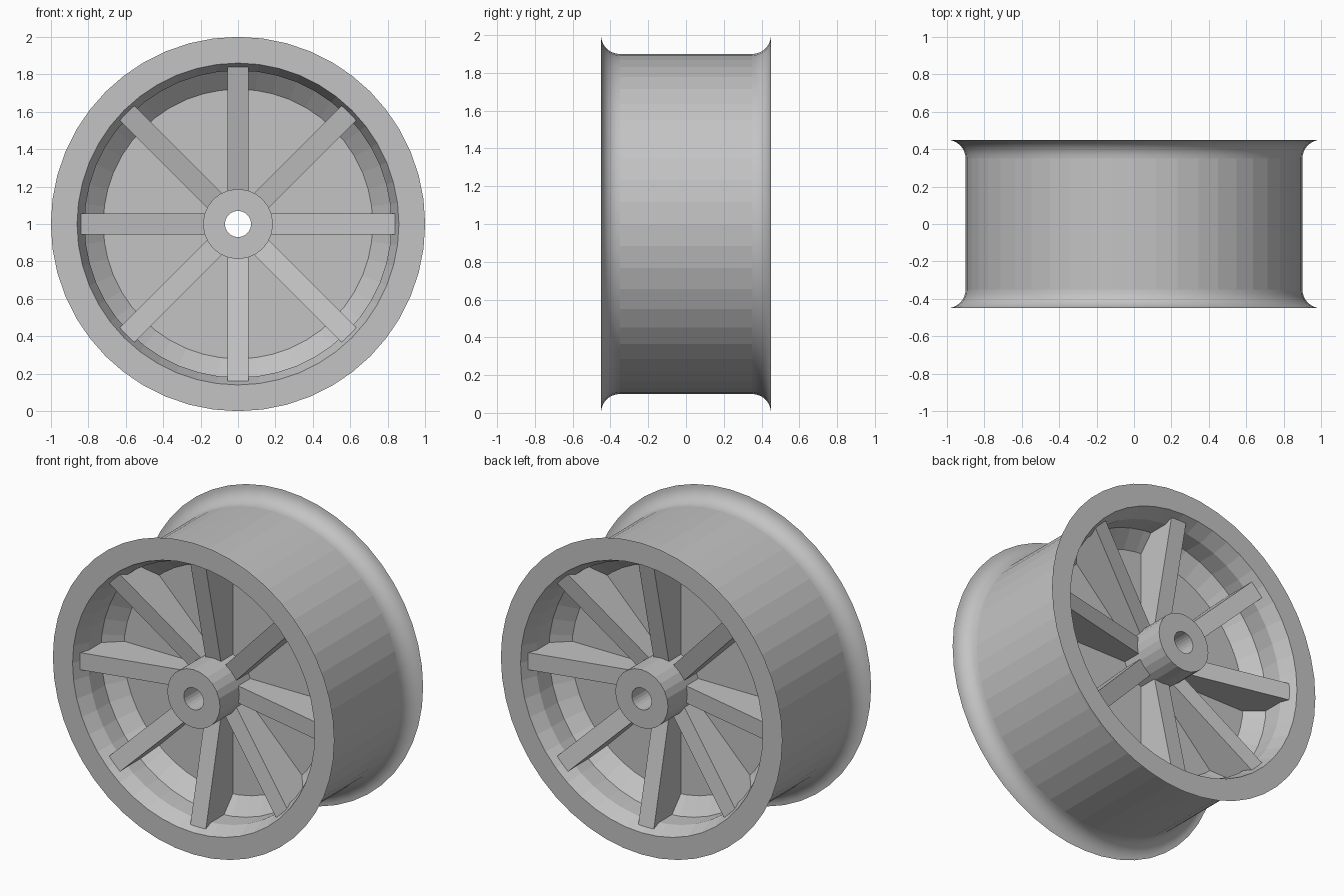
import bpy, bmesh, math
from mathutils import Matrix, Vector

cube = bpy.data.objects.get("Cube")
if cube:
    bpy.data.objects.remove(cube, do_unlink=True)

metal = bpy.data.materials.new("light grey metal")
metal.use_nodes = True
GREY = (0.55, 0.55, 0.55, 1)
metal.diffuse_color = GREY
metal.node_tree.nodes["Principled BSDF"].inputs["Base Color"].default_value = GREY

AXLE = Matrix.Translation((0, 0, 1))      # axle runs along y at z = 1


def finish(name, bm, smooth=None):
    """Turn a bmesh into a named object; smooth(face) picks smooth faces."""
    bmesh.ops.recalc_face_normals(bm, faces=bm.faces)
    mesh = bpy.data.meshes.new(name)
    bm.to_mesh(mesh)
    bm.free()
    mesh.materials.append(metal)
    obj = bpy.data.objects.new(name, mesh)
    bpy.context.collection.objects.link(obj)
    if smooth:
        bpy.ops.object.select_all(action="DESELECT")
        obj.select_set(True)
        bpy.context.view_layer.objects.active = obj
        bpy.ops.object.shade_smooth_by_angle(angle=math.radians(30))
        for poly in mesh.polygons:
            poly.use_smooth = smooth(poly)
    return obj


def lathe(name, profile, sides, smooth=None):
    """Revolve a closed (radius, y) outline about the axle."""
    bm = bmesh.new()
    rings = []
    for i in range(sides):
        a = math.tau * i / sides
        rings.append([bm.verts.new(AXLE @ Vector((r * math.sin(a), y, r * math.cos(a))))
                      for r, y in profile])
    n = len(profile)
    for i in range(sides):
        a, b = rings[i], rings[(i + 1) % sides]
        for j in range(n):
            k = (j + 1) % n
            bm.faces.new((a[j], a[k], b[k], b[j]))
    return finish(name, bm, smooth)


# Rim: flared flange, straight barrel, stepped bowl and central web
FLARE = 0.1
half = [(0.15, -0.13), (0.72, -0.13), (0.82, -0.22), (0.82, -0.35), (0.86, -0.45)]
for i in range(9):
    t = math.radians(90 * i / 8)
    half.append((1 - FLARE * math.sin(t), -0.35 - FLARE * math.cos(t)))
outline = half + [(r, -y) for r, y in reversed(half)]


def on_flare(poly):
    c = poly.center
    return math.hypot(c.x, c.z - 1) > 0.895 and 0.35 < abs(c.y) < 0.4499


lathe("rim", outline, 48, on_flare)

# Hub with a through hole
lathe("hub", [(0.07, -0.45), (0.187, -0.45), (0.187, 0.45), (0.07, 0.45)], 24)

# Eight tapered ribs on each face of the web
RIB = [(0.17, -0.25), (0.84, -0.405), (0.84, -0.1), (0.17, -0.1)]
for side, label in ((1, "front"), (-1, "back")):
    for i in range(8):
        bm = bmesh.new()
        turn = AXLE @ Matrix.Rotation(math.tau * i / 8, 4, "Y")
        ends = [[bm.verts.new(turn @ Vector((x, y * side, r))) for r, y in RIB]
                for x in (-0.055, 0.055)]
        bm.faces.new(ends[0])
        bm.faces.new(ends[1])
        for j in range(4):
            k = (j + 1) % 4
            bm.faces.new((ends[0][j], ends[0][k], ends[1][k], ends[1][j]))
        finish(f"{label}_spoke_{i + 1}", bm)
